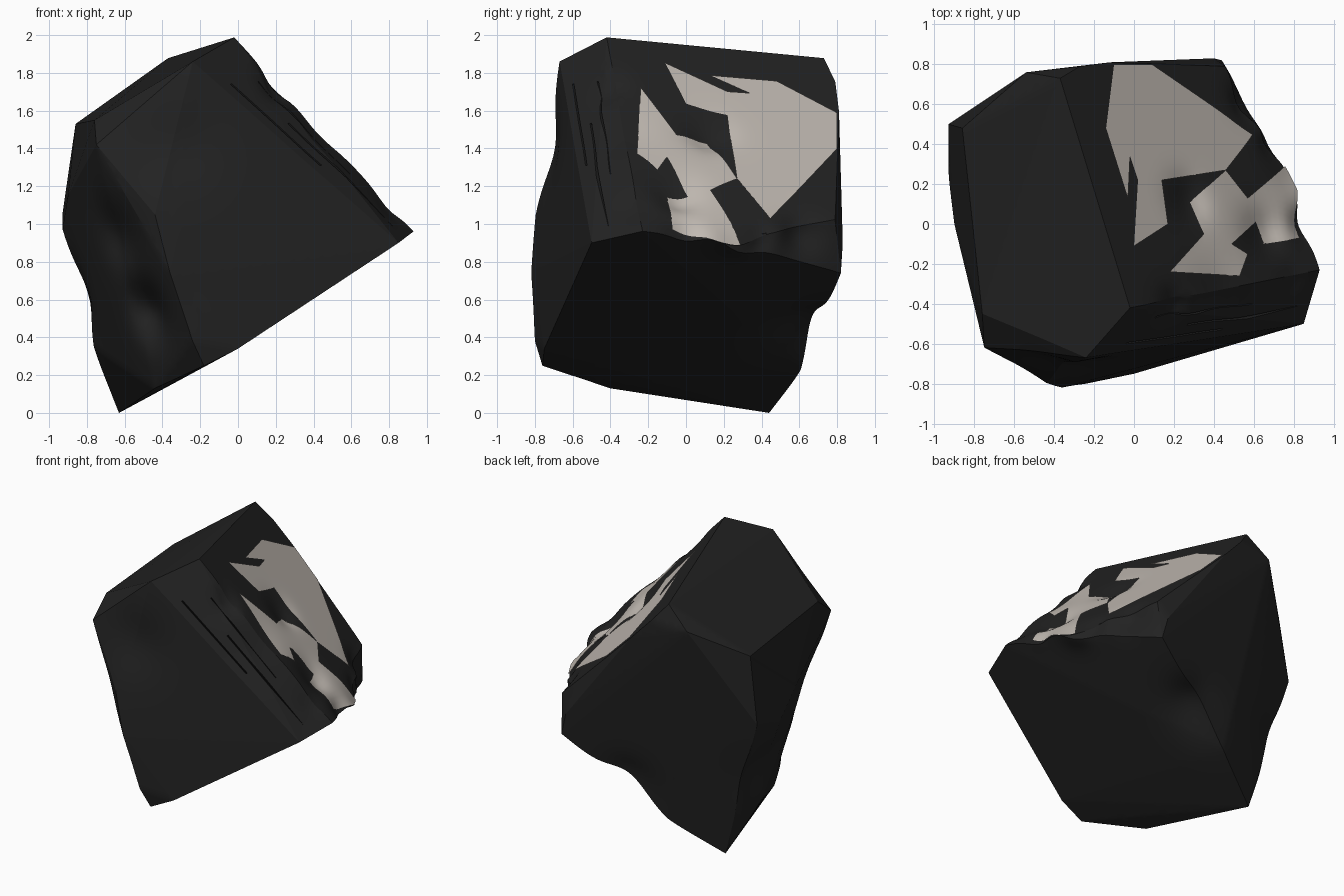
import bpy, bmesh, math
from mathutils import Vector

cube = bpy.data.objects.get("Cube")
if cube:
    bpy.data.objects.remove(cube, do_unlink=True)


def material(name, rgb):
    m = bpy.data.materials.new(name)
    m.use_nodes = True
    m.diffuse_color = (*rgb, 1)
    bsdf = m.node_tree.nodes["Principled BSDF"]
    bsdf.inputs["Base Color"].default_value = (*rgb, 1)
    bsdf.inputs["Roughness"].default_value = 0.9
    return m


dark = material("dark_stone", (0.016, 0.016, 0.016))
pale = material("pale_mineral", (0.54, 0.495, 0.45))

# Hollows worn into the stone: centre, radius, push
dents = [
    # mineral face and its rim
    ((0.64, -0.05, 1.17), 0.13, (0, 0, -0.07)),
    ((0.27, 0.12, 1.48), 0.12, (0, 0, -0.06)),
    ((0.78, 0.3, 0.9), 0.12, (0, 0, -0.05)),
    ((0.87, 0, 0.95), 0.1, (-0.04, 0, -0.03)),
    ((0.7, 0.4, 0.94), 0.08, (-0.04, 0, 0)),
    ((0.57, 0.62, 0.95), 0.12, (-0.05, -0.03, 0)),
    # front lip
    ((0.22, -0.42, 1.75), 0.1, (-0.02, 0.01, -0.05)),
    ((0.44, -0.38, 1.52), 0.18, (0, 0, -0.035)),
    ((0.8, -0.28, 1.11), 0.1, (0, 0, -0.03)),
    # lower back edge
    ((0, 0.68, 0.4), 0.22, (0, -0.02, 0.1)),
    # front and right flanks
    ((-0.35, -0.74, 1.4), 0.22, (0, 0.05, 0)),
    ((-0.47, -0.52, 0.55), 0.16, (0.05, 0.16, 0)),
    ((-0.61, -0.48, 0.95), 0.18, (0.03, 0.11, 0)),
    ((-0.83, 0.3, 0.62), 0.2, (0.06, 0, 0)),
]


def sculpt(bm):
    """Split long edges, then press the hollows in."""
    for _ in range(7):
        bmesh.ops.triangulate(bm, faces=bm.faces[:])
        long_edges = [e for e in bm.edges if e.calc_length() > 0.055]
        bmesh.ops.subdivide_edges(bm, edges=long_edges, cuts=1)
    bmesh.ops.triangulate(bm, faces=bm.faces[:])
    for v in bm.verts:
        start = v.co.copy()
        for centre, radius, push in dents:
            d = (start - Vector(centre)).length / radius
            v.co += Vector(push) * math.exp(-d * d)


def add_object(name, bm, mat):
    me = bpy.data.meshes.new(name)
    bm.to_mesh(me)
    bm.free()
    me.materials.append(mat)
    ob = bpy.data.objects.new(name, me)
    bpy.context.collection.objects.link(ob)
    return ob


def hull(points):
    bm = bmesh.new()
    verts = [bm.verts.new(p) for p in points]
    res = bmesh.ops.convex_hull(bm, input=verts)
    junk = {g for g in res["geom_interior"] + res["geom_unused"]
            if isinstance(g, bmesh.types.BMVert) and g.is_valid}
    bmesh.ops.delete(bm, geom=list(junk), context="VERTS")
    bmesh.ops.recalc_face_normals(bm, faces=bm.faces)
    return bm


# The broken mineral face is one sloping plane
def on_slope(x, y, lift=0.0):
    return Vector((x, y, 1.8 - x - 0.4 * y + lift))


ridge_front = on_slope(-0.02, -0.42)
brow = Vector((-0.24, -0.67, 1.86))
lip_end = Vector((0.85, -0.5, 0.9))
rim = [(0.93, -0.23), (0.84, 0.05), (0.8, 0.2), (0.65, 0.48), (0.46, 0.79),
       (-0.12, 0.81), (-0.27, 0.79), (-0.37, 0.73)]
slope_points = [ridge_front] + [on_slope(x, y) for x, y in rim]

front_points = [
    brow, lip_end, (0.42, -0.61, 0.63), (0, -0.75, 0.34), (-0.18, -0.76, 0.25),
    (-0.24, -0.8, 0.38), (-0.36, -0.82, 0.74), (-0.44, -0.8, 1.05),
]
left_points = [
    (-0.75, -0.62, 1.42), (-0.76, -0.45, 1.55), (-0.86, 0.48, 1.53),
    (-0.54, 0.76, 1.73), (-0.93, 0.5, 1.05), (-0.93, 0.24, 0.97),
    (-0.9, 0, 1.15), (-0.77, 0.2, 0.35), (-0.75, 0.42, 0.32),
]
base_points = [
    (-0.63, 0.44, 0), (-0.44, -0.4, 0.13), (-0.35, -0.5, 0.2), (-0.27, 0.61, 0.22),
    (0.44, 0.82, 0.74), (0.4, 0.83, 0.9),
]
body = hull(slope_points + front_points + left_points + base_points)
sculpt(body)
rock = add_object("rock_body", body, dark)

# Thin strata grooves along the front lip
out = Vector((0.45, -0.7, 0.5)).normalized()
far_rim = on_slope(0.91, -0.32)
side = (brow - ridge_front).normalized() * 0.025
bpy.context.view_layer.objects.active = rock
for across, start, end in [(0.3, 0.2, 0.7), (0.55, 0.4, 0.95), (0.8, 0.15, 0.6)]:
    a = ridge_front.lerp(brow, across)
    b = far_rim.lerp(lip_end, across)
    pts = []
    for p in (a.lerp(b, start), a.lerp(b, end)):
        pts += [p - out * 0.025, p + out * 0.1 + side, p + out * 0.1 - side]
    cutter = add_object("groove_cutter", hull(pts), dark)
    cutter.hide_render = True
    mod = rock.modifiers.new("cut", "BOOLEAN")
    mod.operation = "DIFFERENCE"
    mod.solver = "EXACT"
    mod.object = cutter
    bpy.ops.object.modifier_apply(modifier=mod.name)
    bpy.data.objects.remove(cutter, do_unlink=True)

# Pale mineral patches lying on the sloping face
patches = {
    "upper_mineral_patch": [
        (-0.1, 0.8), (-0.14, 0.48), (-0.03, 0.13), (-0.02, 0.34), (0.02, 0.22),
        (0, -0.11), (0.17, 0), (0.14, 0.22), (0.46, 0.27), (0.6, 0.45), (0.09, 0.8)],
    "lower_mineral_patch": [
        (0.46, 0.27), (0.28, 0.11), (0.35, -0.05), (0.18, -0.24), (0.53, -0.26),
        (0.57, -0.15), (0.49, -0.1), (0.61, 0.01), (0.65, -0.1), (0.85, -0.07),
        (0.82, 0.17), (0.76, 0.29), (0.57, 0.13)],
}
shaded = [rock]
for name, outline in patches.items():
    bm = bmesh.new()
    face = bm.faces.new([bm.verts.new(on_slope(x, y, 0.009)) for x, y in outline])
    face.normal_update()
    if face.normal.z < 0:
        face.normal_flip()
    sculpt(bm)
    shaded.append(add_object(name, bm, pale))

# Soft shading with crisp broken edges
bpy.ops.object.select_all(action="DESELECT")
for ob in shaded:
    ob.select_set(True)
bpy.ops.object.shade_smooth_by_angle(angle=0.4)
